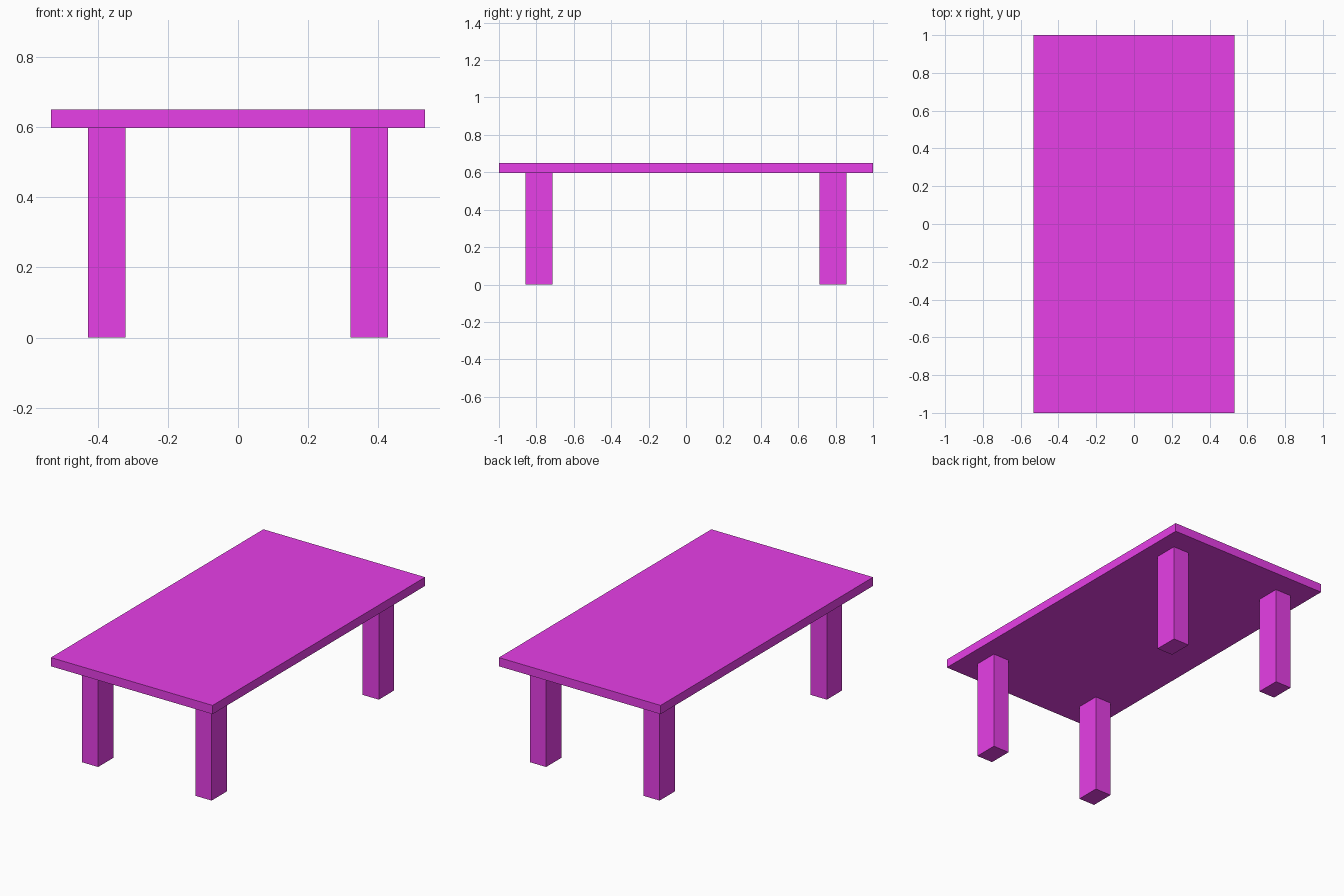
import bpy

if "Cube" in bpy.data.objects:
    bpy.data.objects.remove(bpy.data.objects["Cube"])

# Shared magenta paint
paint = bpy.data.materials.new("magenta_paint")
paint.diffuse_color = (0.8, 0.05, 0.8, 1)
paint.use_nodes = True
paint.node_tree.nodes["Principled BSDF"].inputs["Base Color"].default_value = paint.diffuse_color


def box(name, center, size):
    bpy.ops.mesh.primitive_cube_add(size=1, location=center)
    obj = bpy.context.object
    obj.name = name
    obj.scale = size
    bpy.ops.object.transform_apply(location=False, rotation=False, scale=True)
    obj.data.materials.append(paint)
    return obj


TOP, UNDERSIDE = 0.649, 0.597

# Rectangular slab
box("tabletop", (0, 0, (TOP + UNDERSIDE) / 2), (1.066, 2.0, TOP - UNDERSIDE))

# Four legs, inset from the corners
for y_name, sy in (("front", -1), ("back", 1)):
    for x_name, sx in (("left", -1), ("right", 1)):
        box(f"{y_name}_{x_name}_leg",
            (sx * 0.374, sy * 0.787, UNDERSIDE / 2),
            (0.107, 0.144, UNDERSIDE))
